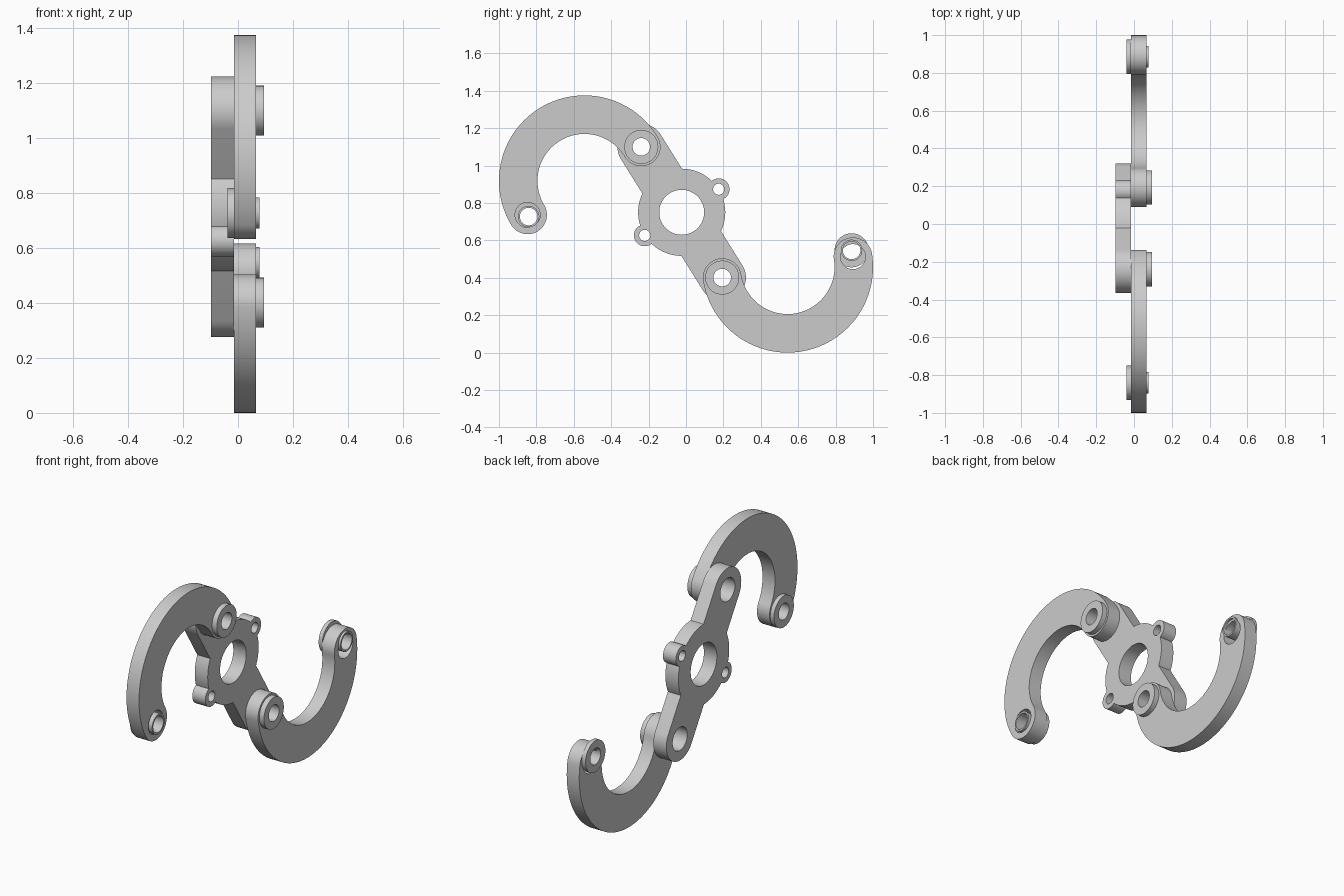
import bpy
import bmesh
from math import sin, cos, asin, acos, pi, radians

if "Cube" in bpy.data.objects:
    bpy.data.objects.remove(bpy.data.objects["Cube"], do_unlink=True)

steel = bpy.data.materials.new("grey_metal")
steel.use_nodes = True
GREY = (0.6, 0.6, 0.6, 1)
steel.diffuse_color = GREY
steel.node_tree.nodes["Principled BSDF"].inputs["Base Color"].default_value = GREY


def polar(center, radius, angle):
    return (center[0] + radius * cos(angle), center[1] + radius * sin(angle))


def arc(center, radius, start, end, steps=32):
    return [polar(center, radius, start + (end - start) * i / steps)
            for i in range(steps + 1)]


def circle(center, radius, steps=64):
    return arc(center, radius, 0, 2 * pi, steps)[:-1]


def finish(name, bm):
    bmesh.ops.recalc_face_normals(bm, faces=bm.faces)
    mesh = bpy.data.meshes.new(name)
    bm.to_mesh(mesh)
    bm.free()
    mesh.materials.append(steel)
    obj = bpy.data.objects.new(name, mesh)
    bpy.context.collection.objects.link(obj)
    bpy.ops.object.select_all(action="DESELECT")
    obj.select_set(True)
    bpy.context.view_layer.objects.active = obj
    bpy.ops.object.shade_smooth_by_angle(angle=radians(30))
    return obj


def slab(name, loops, x0, x1):
    """Flat plate: an outline and its holes in the YZ plane, thickened along X."""
    bm = bmesh.new()
    for loop in loops:
        verts = [bm.verts.new((x0, y, z)) for y, z in loop]
        for a, b in zip(verts, verts[1:] + verts[:1]):
            bm.edges.new((a, b))
    bmesh.ops.remove_doubles(bm, verts=bm.verts, dist=0.0001)
    bmesh.ops.triangle_fill(bm, edges=bm.edges[:], use_beauty=True, normal=(1, 0, 0))
    result = bmesh.ops.extrude_face_region(bm, geom=bm.faces[:], use_keep_orig=True)
    top = [g for g in result["geom"] if isinstance(g, bmesh.types.BMVert)]
    bmesh.ops.translate(bm, verts=top, vec=(x1 - x0, 0, 0))
    return finish(name, bm)


def bushing(name, center, profile, steps=64):
    """Flanged sleeve: closed (x, radius) profile turned about an X axis."""
    bm = bmesh.new()
    rings = [[bm.verts.new((x, *p)) for p in circle(center, r, steps)]
             for x, r in profile]
    for a, b in zip(rings, rings[1:] + rings[:1]):
        for i in range(steps):
            j = (i + 1) % steps
            bm.faces.new((a[i], a[j], b[j], b[i]))
    return finish(name, bm)


def sleeve_profile(flange, shoulder, tip):
    return [(flange, 0.047), (flange, 0.091), (shoulder, 0.091),
            (shoulder, 0.057), (tip, 0.057), (tip, 0.047)]


# Main dimensions
BACK, MID, FRONT = -0.098, -0.015, 0.065
HUB, HUB_R = (-0.023, 0.75), 0.233
REACH, LOBE_R, EAR_R = 0.412, 0.125, 0.058
PIVOT_ANGLE = radians(122)
HOLE_R = 0.067

# Centre plate: two long lobes and two small ears around a round hub
lobe_half = asin(LOBE_R / HUB_R)
ear_half = 2 * asin(EAR_R / (2 * HUB_R))
ear_sweep = pi - acos(EAR_R / (2 * HUB_R))
outline, holes = [], [circle(HUB, 0.12)]
for turn in (0, pi):
    a = PIVOT_ANGLE + turn
    e = a + pi / 2
    pivot = polar(HUB, REACH, a)
    ear = polar(HUB, HUB_R, e)
    outline += arc(pivot, LOBE_R, a - pi / 2, a + pi / 2)
    outline += arc(HUB, HUB_R, a + lobe_half, e - ear_half, 16)
    outline += arc(ear, EAR_R, e - ear_sweep, e + ear_sweep)
    outline += arc(HUB, HUB_R, e + ear_half, a + pi - lobe_half, 16)
    holes += [circle(pivot, HOLE_R), circle(ear, 0.03, 32)]
slab("centre_plate", [outline] + holes, BACK, MID)

# Hooked arms: half rings with rounded ends, each with two flanged bushings
ARC_R, HALF_W = 0.354, 0.103
for side, center, start, tip_angle in (
        ("upper", (-0.543, 0.918), radians(30.9), radians(212.6)),
        ("lower", (0.543, 0.457), radians(189.1), radians(374.7))):
    end = start + pi
    first, last = polar(center, ARC_R, start), polar(center, ARC_R, end)
    shape = arc(center, ARC_R + HALF_W, start, end, 64)
    shape += arc(last, HALF_W, end, end + pi)
    shape += arc(center, ARC_R - HALF_W, end, start, 64)
    shape += arc(first, HALF_W, start + pi, start + 2 * pi)
    slab(side + "_arm", [shape, circle(first, HOLE_R), circle(last, HOLE_R)], MID, FRONT)
    bushing(side + "_pivot_bushing", first, sleeve_profile(0.095, FRONT, -0.022))
    bushing(side + "_tip_bushing", polar(center, ARC_R, tip_angle),
            sleeve_profile(-0.039, MID, 0.078))
